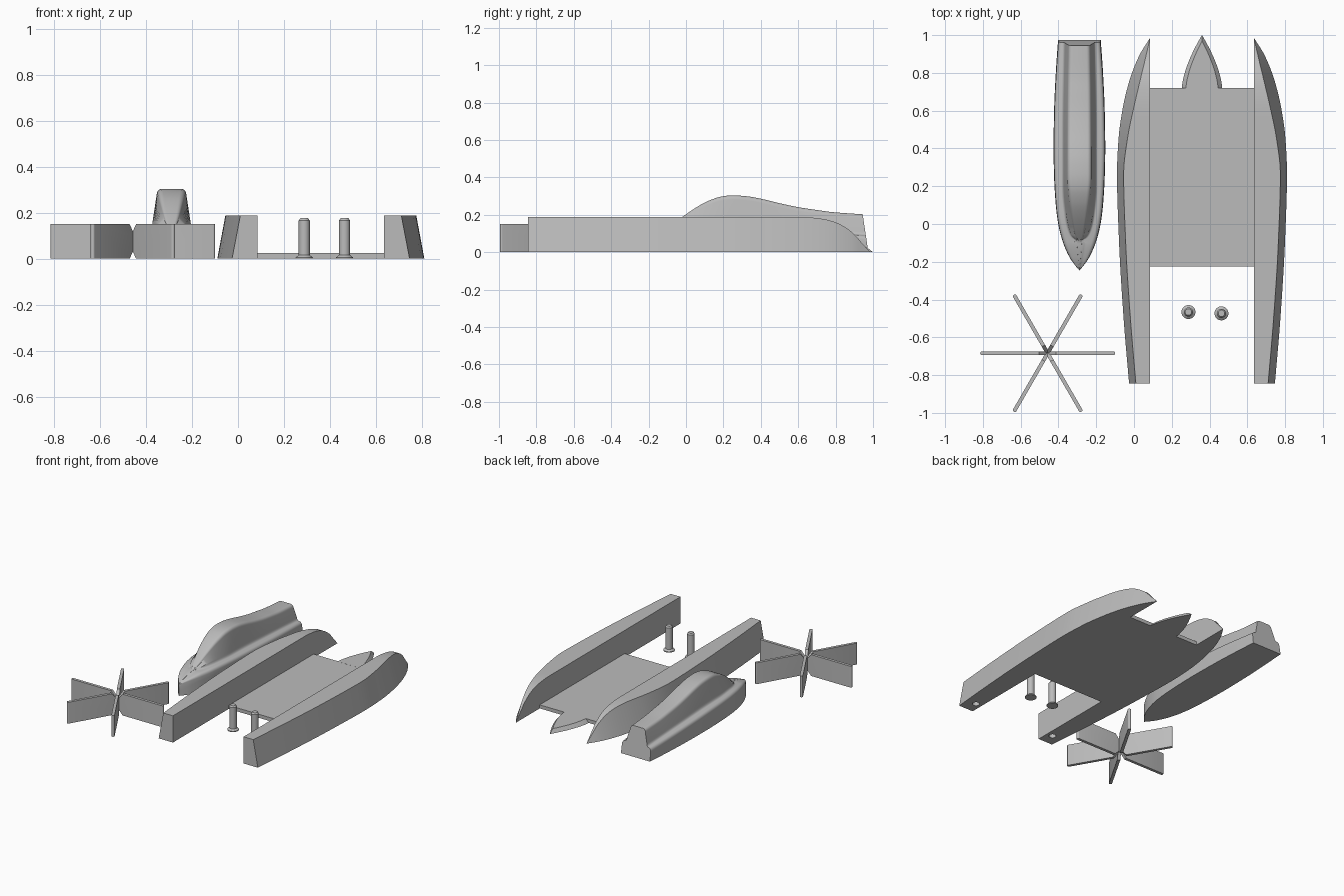
import bpy, bmesh, math
from mathutils import Matrix, Vector

if "Cube" in bpy.data.objects:
    bpy.data.objects.remove(bpy.data.objects["Cube"])

grey = bpy.data.materials.new("plain grey")
grey.diffuse_color = (0.5, 0.5, 0.5, 1)
grey.use_nodes = True
grey.node_tree.nodes["Principled BSDF"].inputs["Base Color"].default_value = grey.diffuse_color


def finish(name, bm, smooth=None):
    bmesh.ops.remove_doubles(bm, verts=bm.verts, dist=0.0002)
    bmesh.ops.recalc_face_normals(bm, faces=bm.faces)
    mesh = bpy.data.meshes.new(name)
    bm.to_mesh(mesh)
    bm.free()
    mesh.materials.append(grey)
    obj = bpy.data.objects.new(name, mesh)
    bpy.context.collection.objects.link(obj)
    bpy.ops.object.select_all(action='DESELECT')
    obj.select_set(True)
    bpy.context.view_layer.objects.active = obj
    if smooth:
        bpy.ops.object.shade_smooth_by_angle(angle=math.radians(smooth))
    return obj


def curve(points):
    """Smooth monotone interpolation through (position, value) pairs."""
    xs, vs = zip(*points)
    d = [(vs[i + 1] - vs[i]) / (xs[i + 1] - xs[i]) for i in range(len(xs) - 1)]
    m = [d[0]] + [2 * a * b / (a + b) if a * b > 0 else 0 for a, b in zip(d, d[1:])] + [d[-1]]

    def f(x):
        x = min(max(x, xs[0]), xs[-1])
        i = max(k for k in range(len(d)) if xs[k] <= x)
        h = xs[i + 1] - xs[i]
        t = (x - xs[i]) / h
        return ((2*t**3 - 3*t*t + 1) * vs[i] + (t**3 - 2*t*t + t) * h * m[i]
                + (3*t*t - 2*t**3) * vs[i + 1] + (t**3 - t*t) * h * m[i + 1])
    return f


def loft(rings):
    bm = bmesh.new()
    loops = [[bm.verts.new(p) for p in ring] for ring in rings]
    n = len(loops[0])
    for a, b in zip(loops, loops[1:]):
        for i in range(n):
            j = (i + 1) % n
            bm.faces.new((a[i], a[j], b[j], b[i]))
    bm.faces.new(loops[0])
    bm.faces.new(loops[-1])
    return bm


def prism(outline, z0, z1, top=None):
    return loft([[(x, y, z0) for x, y in outline],
                 [(x, y, z1) for x, y in (top or outline)]])


# Twin side hulls with drafted outer walls, curved bows and a blind peg hole
bottom = curve([(-.845, .111), (-.5, .14), (-.1, .164), (.27, .175), (.45, .167),
                (.6, .147), (.757, .11), (.89, .058), (.985, .0005)])
top = curve([(-.845, .075), (-.5, .104), (-.1, .129), (.27, .14), (.45, .12),
             (.6, .09), (.75, .055), (.888, .022), (.985, .0003)])
height = curve([(-.845, .188), (.62, .188), (.72, .18), (.8, .16),
                (.888, .107), (.94, .05), (.985, .0004)])
CENTRE = .36
for name, side in (("left_hull", -1), ("right_hull", 1)):
    rings = []
    for i in range(49):
        y = -.845 + 1.83 * math.sin(i / 48 * math.pi / 2)
        x0 = CENTRE + side * .275
        z = height(y)
        rings.append([(x0, y, 0), (x0 + side * bottom(y), y, 0),
                      (x0 + side * top(y), y, z), (x0, y, z)])
    hull = finish(name, loft(rings), 20)
    bm = bmesh.new()
    bmesh.ops.create_cone(bm, cap_ends=True, segments=24, radius1=.023, radius2=.023, depth=.24,
                          matrix=Matrix.Translation((CENTRE + side * .318, -.76, 0)))
    cutter = finish("peg_hole_cutter", bm)
    cut = hull.modifiers.new("peg hole", 'BOOLEAN')
    cut.operation, cut.solver, cut.object = 'DIFFERENCE', 'EXACT', cutter
    bpy.context.view_layer.objects.active = hull
    bpy.ops.object.modifier_apply(modifier=cut.name)
    bpy.data.objects.remove(cutter)

# Flat bridging deck
finish("deck", prism([(.085, -.225), (.635, -.225), (.635, .72), (.085, .72)], 0, .025))


# Pointed nose with bevelled sides
def ogive(half, length):
    right = [(half * (1 - (i / 14) ** 1.6), .715 + length * i / 14) for i in range(15)]
    return [(CENTRE + x, y) for x, y in right] + [(CENTRE - x, y) for x, y in right[-2::-1]]


finish("nose", prism(ogive(.107, .285), 0, .0255, ogive(.085, .253)), 25)

# Cockpit pod: lower body with a rounded shoulder blending into a raised canopy
half_w = curve([(-.245, .001), (-.22, .022), (-.18, .05), (-.1, .086), (0, .112), (.1, .125),
                (.25, .134), (.4, .137), (.6, .134), (.8, .125), (.975, .113)])
shoulder = curve([(-.245, .08), (-.18, .108), (-.09, .128), (.05, .135), (.3, .13),
                  (.6, .115), (.975, .09)])
base_w = curve([(-.09, .001), (-.07, .034), (-.03, .053), (.05, .07), (.2, .083),
                (.5, .083), (.975, .076)])
top_w = curve([(-.09, .001), (-.07, .018), (-.03, .03), (.05, .045), (.15, .058),
               (.25, .064), (.6, .063), (.975, .058)])
crest = curve([(-.09, .132), (-.02, .188), (.05, .237), (.12, .275), (.2, .3), (.25, .304),
               (.32, .3), (.4, .286), (.5, .262), (.6, .241), (.7, .226), (.8, .214), (.975, .203)])
stations = [-.245 + .24 * i / 24 for i in range(24)] + [-.005 + .98 * i / 40 for i in range(41)]
rings = []
for y in stations:
    w, s = half_w(y), shoulder(y)
    on = min(1, max(0, (y + .095) / .03))
    c = min(base_w(y), w * .8) if on else w * .3
    t = min(top_w(y), c) if on else w * .15
    h = max(crest(y), s + .004) if on else s + .003
    r = min(.022, .4 * t, .3 * (h - s))
    e = min(.022, w * .25)
    f = min(.026, (h - s) * .35)
    half = [(w, 0), (w * .99, s - .045)]
    for k in range(5):                          # rounded shoulder
        a = k / 4 * math.pi / 2
        half.append((w * .985 - e + e * math.cos(a), s - e + e * math.sin(a)))
    lip = min(c + .014, w - e)
    for k in range(5):                          # fillet up to the canopy wall
        a = k / 4 * math.pi / 2
        half.append((lip - (lip - c) * math.sin(a), s + f * (1 - math.cos(a))))
    for k in range(6):                          # rounded canopy top edge
        a = k / 5 * math.pi / 2
        half.append((t - r + r * math.cos(a), h - r + r * math.sin(a)))
    lean = .15 * max(0, (y - .7) / .275)
    ring = half + [(-x, z) for x, z in reversed(half)]
    rings.append([(-.289 + x, y - lean * z, z) for x, z in ring])
finish("cockpit_pod", loft(rings), 35)

# Paddle wheel: six upright blades joined at a narrow waist
profile = [(0, .05), (0, .1), (.045, .15), (.357, .15), (.357, 0), (.045, 0)]
for i in range(6):
    bm = loft([[(x, yy, z) for x, z in profile] for yy in (-.01, .01)])
    tips = [e for e in bm.edges if all(v.co.x > .35 for v in e.verts)
            and abs(e.verts[0].co.z - e.verts[1].co.z) > .1]
    bmesh.ops.bevel(bm, geom=tips, offset=.008, segments=3, affect='EDGES', profile=.5)
    bm.transform(Matrix.Translation((-.457, -.684, 0)) @ Matrix.Rotation(i * math.pi / 3, 4, 'Z'))
    finish("paddle_blade_%d" % (i + 1), bm, 35)

# Axle pegs: flanged foot, round shaft and chamfered tip
peg = [(.037, 0), (.037, .006), (.024, .016), (.024, .166), (.017, .176)]
for i, (px, py) in enumerate([(.288, -.466), (.463, -.473)]):
    rings = [[(px + r * math.cos(k * math.pi / 16), py + r * math.sin(k * math.pi / 16), z)
              for k in range(32)] for r, z in peg]
    finish("axle_peg_%d" % (i + 1), loft(rings), 30)
